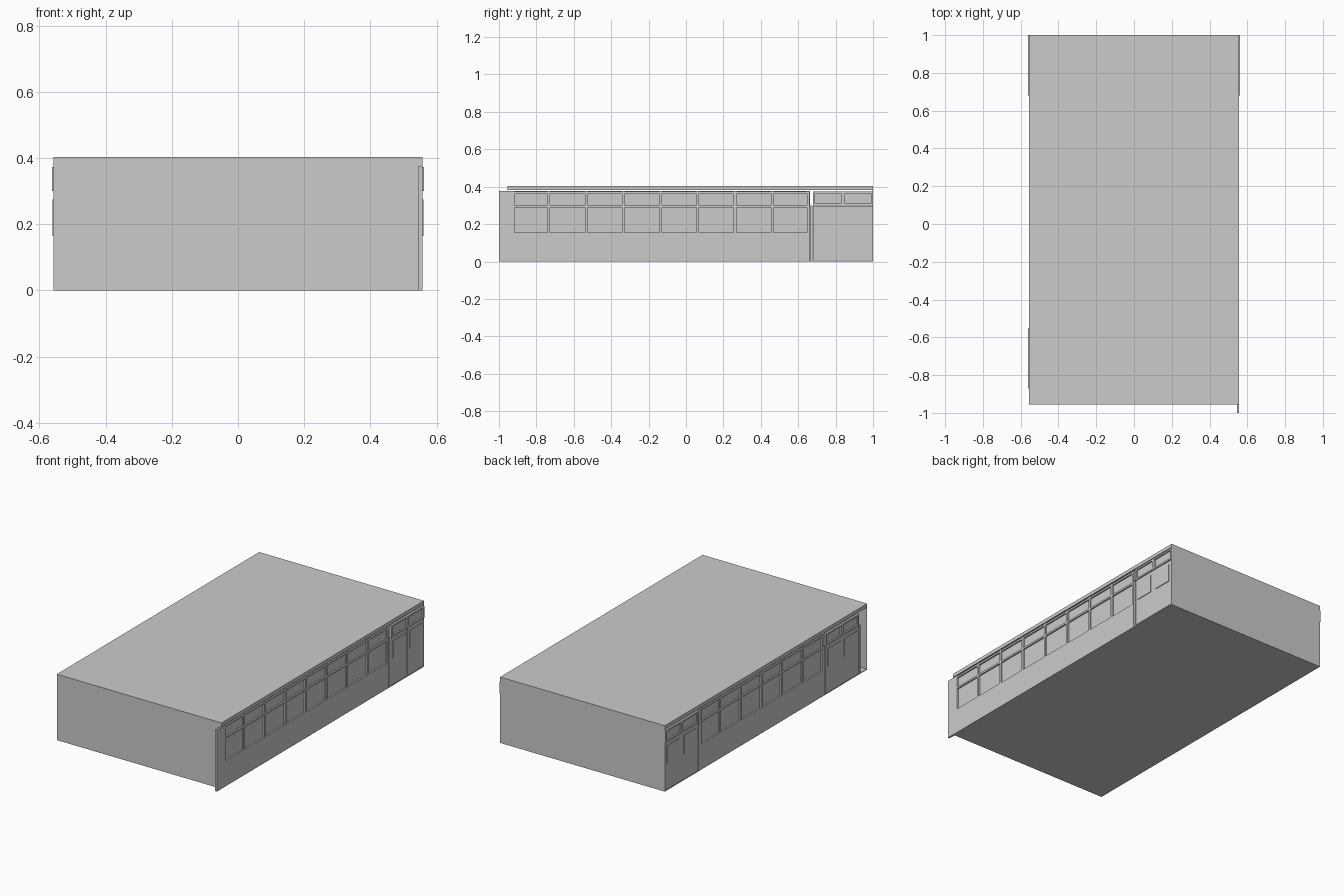
import bpy

if "Cube" in bpy.data.objects:
    bpy.data.objects.remove(bpy.data.objects["Cube"])

HALF = 0.557                       # outer face of the side walls
SILL, MID, TOP = 0.145, 0.297, 0.376
PITCH, BAR = 0.199, 0.014


def box(name, x, y, z):
    """Box from (min, max) ranges."""
    x0, x1 = sorted(x)
    vs = [(a, b, c) for a in (x0, x1) for b in y for c in z]
    fs = [(0, 1, 3, 2), (4, 6, 7, 5), (0, 4, 5, 1), (2, 3, 7, 6), (0, 2, 6, 4), (1, 5, 7, 3)]
    me = bpy.data.meshes.new(name)
    me.from_pydata(vs, [], fs)
    ob = bpy.data.objects.new(name, me)
    bpy.context.collection.objects.link(ob)
    return ob


def slab(name, side, depth, y, z):
    """Side-wall part: depth is an (inner, outer) distance from the centre."""
    return box(name, (side * depth[0], side * depth[1]), y, z)


def windows(side, y0, count):
    """Row of two-light windows above a low wall."""
    y1 = y0 + count * PITCH
    face = (HALF - 0.012, HALF)
    slab("low_wall", side, face, (y0, y1), (0, SILL))
    slab("window_glass", side, (HALF - 0.012, HALF - 0.009), (y0, y1), (SILL, TOP))
    for z in (SILL, MID - BAR / 2, TOP - BAR):
        slab("window_rail", side, face, (y0, y1), (z, z + BAR * 0.8))
    for i in range(count + 1):
        c = min(max(y0 + i * PITCH, y0 + BAR / 2), y1 - BAR / 2)
        slab("window_post", side, face, (c - BAR / 2, c + BAR / 2), (SILL, TOP))


def double_door(side, y0):
    """Two door leaves with raised panels and a transom light above each."""
    slab("door_jamb", side, (HALF - 0.008, HALF), (y0 - 0.018, y0 - 0.004), (0, 0.3))
    for i in range(2):
        a = y0 + i * 0.16
        slab("door_leaf", side, (HALF - 0.008, HALF), (a, a + 0.159), (0.006, 0.298))
        slab("door_panel", side, (HALF, HALF + 0.004), (a + 0.02, a + 0.138), (0.165, 0.275))
        slab("transom_glass", side, (HALF - 0.008, HALF - 0.004), (a, a + 0.16), (0.3, 0.373))
        for z in (0.3, 0.363):
            slab("transom_rail", side, (HALF - 0.008, HALF + 0.005), (a, a + 0.16), (z, z + 0.01))
        for y in (a, a + 0.15):
            slab("transom_post", side, (HALF - 0.008, HALF + 0.005), (y, y + 0.01), (0.3, 0.373))


# Shell
box("floor", (-HALF, HALF), (-0.955, 1), (0, 0.004))
box("roof", (-HALF, HALF), (-0.955, 1), (0.381, 0.403))
box("front_wall", (-HALF, HALF), (-0.955, -0.951), (0, 0.403))
box("back_wall", (-HALF, HALF), (0.996, 1), (0, 0.403))

# Right side: end pier, eight windows, one double door
slab("end_pier", 1, (HALF - 0.012, HALF), (-1, -0.932), (0, TOP))
windows(1, -0.932, 8)
double_door(1, 0.68)

# Left side: double doors at both ends, six windows between
windows(-1, -0.532, 6)
double_door(-1, 0.68)
double_door(-1, -0.87)
slab("inner_jamb", -1, (HALF - 0.008, HALF), (-0.549, -0.534), (0, 0.3))
